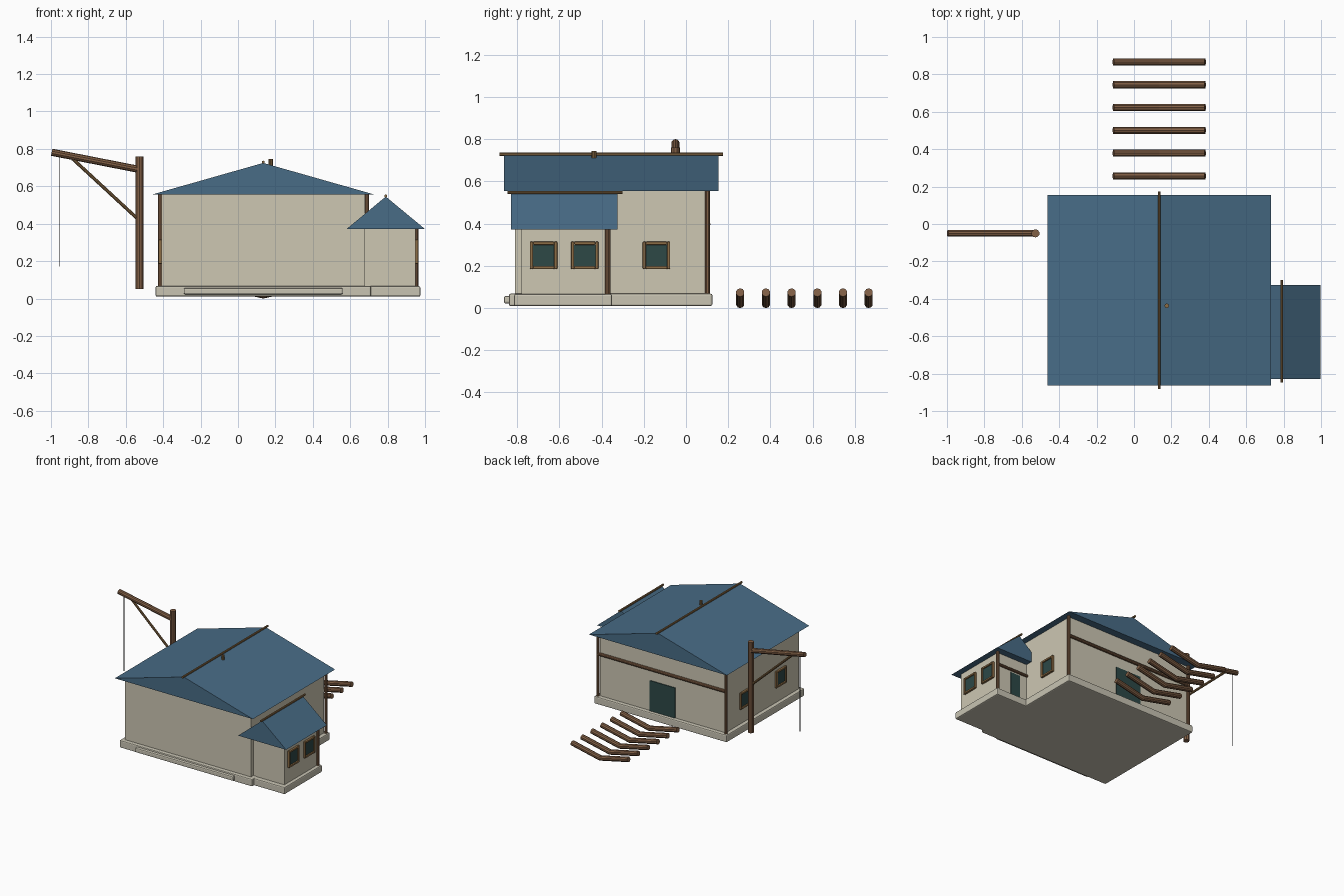
import bpy
import bmesh
from mathutils import Vector

cube = bpy.data.objects.get("Cube")
if cube:
    bpy.data.objects.remove(cube, do_unlink=True)


def material(name, r, g, b):
    m = bpy.data.materials.new(name)
    m.use_nodes = True
    m.diffuse_color = (r, g, b, 1)
    bsdf = next(n for n in m.node_tree.nodes if n.type == "BSDF_PRINCIPLED")
    bsdf.inputs["Base Color"].default_value = (r, g, b, 1)
    return m


ROOF = material("slate blue", 0.065, 0.15, 0.24)
WALL = material("cream plaster", 0.61, 0.57, 0.45)
STONE = material("pale stone", 0.58, 0.55, 0.45)
WOOD = material("brown timber", 0.22, 0.115, 0.06)
TRIM = material("golden timber", 0.26, 0.15, 0.06)
GLASS = material("dark teal", 0.026, 0.065, 0.062)
ROPE = material("black rope", 0.01, 0.01, 0.01)


def finish(name, bm, mat):
    bmesh.ops.recalc_face_normals(bm, faces=bm.faces)
    mesh = bpy.data.meshes.new(name)
    bm.to_mesh(mesh)
    bm.free()
    mesh.materials.append(mat)
    ob = bpy.data.objects.new(name, mesh)
    bpy.context.collection.objects.link(ob)
    return ob


def box(name, x, y, z, mat, bevel=0):
    """Box from (low, high) pairs."""
    bm = bmesh.new()
    bmesh.ops.create_cube(bm, size=1)
    for v in bm.verts:
        v.co = [(a + b) / 2 + c * (b - a) for (a, b), c in zip((x, y, z), v.co)]
    ob = finish(name, bm, mat)
    if bevel:
        mod = ob.modifiers.new("edge", "BEVEL")
        mod.width = bevel
        mod.segments = 2
    return ob


def pole(name, points, radius, mat, sides=10):
    """Round pole through a few points, mitred at bends."""
    pts = [Vector(p) for p in points]
    bm = bmesh.new()
    rings = []
    for i, p in enumerate(pts):
        d = (pts[min(i + 1, len(pts) - 1)] - pts[max(i - 1, 0)]).normalized()
        ring = bmesh.ops.create_circle(bm, segments=sides, radius=radius)["verts"]
        rot = d.to_track_quat("Z", "Y")
        for v in ring:
            v.co = p + rot @ v.co
        rings.append(ring)
    for a, b in zip(rings, rings[1:]):
        for k in range(sides):
            n = (k + 1) % sides
            bm.faces.new((a[k], a[n], b[n], b[k]))
    bm.faces.new(rings[0])
    bm.faces.new(rings[-1])
    return finish(name, bm, mat)


def gable_roof(name, cx, half, y, eave, peak):
    bm = bmesh.new()
    ends = [[bm.verts.new((cx + s * half, yy, peak if s == 0 else eave))
             for s in (-1, 0, 1)] for yy in y]
    a, b = ends
    bm.faces.new(a)
    bm.faces.new(b)
    for k in range(3):
        n = (k + 1) % 3
        bm.faces.new((a[k], a[n], b[n], b[k]))
    return finish(name, bm, ROOF)


def window(name, x, y, side):
    """Framed square window on a wall facing side along x."""
    z, r, w = 0.25, 0.065, 0.015
    depth = sorted((x - side * 0.01, x + side * 0.016))
    for s in (-1, 1):
        e = sorted((s * r, s * (r - w)))
        box(name + "_frame_upright", depth, (y + e[0], y + e[1]), (z - r, z + r), TRIM, 0.004)
        box(name + "_frame_rail", depth, (y - r + w, y + r - w), (z + e[0], z + e[1]), TRIM, 0.004)
    i = r - w
    box(name + "_glass", sorted((x, x + side * 0.006)), (y - i, y + i), (z - i, z + i), GLASS)


# Main hall
CX = 0.135
box("main_base", (-0.44, 0.71), (-0.84, 0.125), (0.01, 0.068), STONE, 0.008)
box("main_walls", (-0.41, 0.68), (-0.81, 0.095), (0.06, 0.56), WALL)
gable_roof("main_roof", CX, 0.598, (-0.863, 0.155), 0.555, 0.725)
pole("main_ridge_pole", [(CX, -0.883, 0.729), (CX, 0.175, 0.729)], 0.008, TRIM)
pole("roof_peg", [(0.175, -0.437, 0.69), (0.175, -0.437, 0.745)], 0.012, TRIM)
box("front_step", (-0.29, 0.56), (-0.863, -0.82), (0.022, 0.057), STONE, 0.008)

# Side annex
AX = 0.79
box("annex_base", (0.605, 0.975), (-0.815, -0.35), (0.01, 0.066), STONE, 0.008)
box("annex_walls", (0.635, 0.948), (-0.78, -0.378), (0.06, 0.375), WALL)
gable_roof("annex_roof", AX, 0.208, (-0.83, -0.325), 0.373, 0.545)
pole("annex_ridge_pole", [(AX, -0.847, 0.548), (AX, -0.3, 0.548)], 0.008, TRIM)

# Rear timber framing
for x in (-0.417, 0.69):
    pole("rear_corner_post", [(x, 0.102, 0.065), (x, 0.102, 0.555)], 0.012, WOOD)
pole("rear_beam", [(-0.41, 0.104, 0.397), (0.68, 0.104, 0.397)], 0.012, WOOD)
pole("annex_corner_post", [(0.953, -0.371, 0.065), (0.953, -0.371, 0.373)], 0.012, WOOD)
pole("annex_beam", [(0.68, -0.37, 0.275), (0.95, -0.37, 0.275)], 0.01, WOOD)

# Doors and windows
box("rear_door", (0.025, 0.245), (0.09, 0.101), (0.065, 0.305), GLASS)
box("annex_door", (0.745, 0.83), (-0.385, -0.372), (0.065, 0.255), GLASS)
window("hall_left_window", 0.68, -0.14, 1)
for y in (-0.14, -0.58):
    window("hall_right_window", -0.41, y, -1)
for y in (-0.675, -0.48):
    window("annex_window", 0.948, y, 1)

# Hoist
HY = -0.05
pole("hoist_post", [(-0.527, HY, 0.05), (-0.527, HY, 0.76)], 0.022, WOOD)
pole("hoist_boom", [(-0.996, HY, 0.782), (-0.527, HY, 0.69)], 0.019, WOOD)
pole("hoist_brace", [(-0.885, HY, 0.748), (-0.53, HY, 0.42)], 0.009, TRIM)
pole("hoist_rope", [(-0.953, HY, 0.77), (-0.953, HY, 0.17)], 0.003, ROPE, 6)

# Row of sagging logs behind the hall
for i in range(6):
    y = 0.257 + 0.1218 * i
    pole("bent_log", [(-0.11, y, 0.074), (CX, y, 0.02), (0.38, y, 0.074)], 0.02, WOOD)
